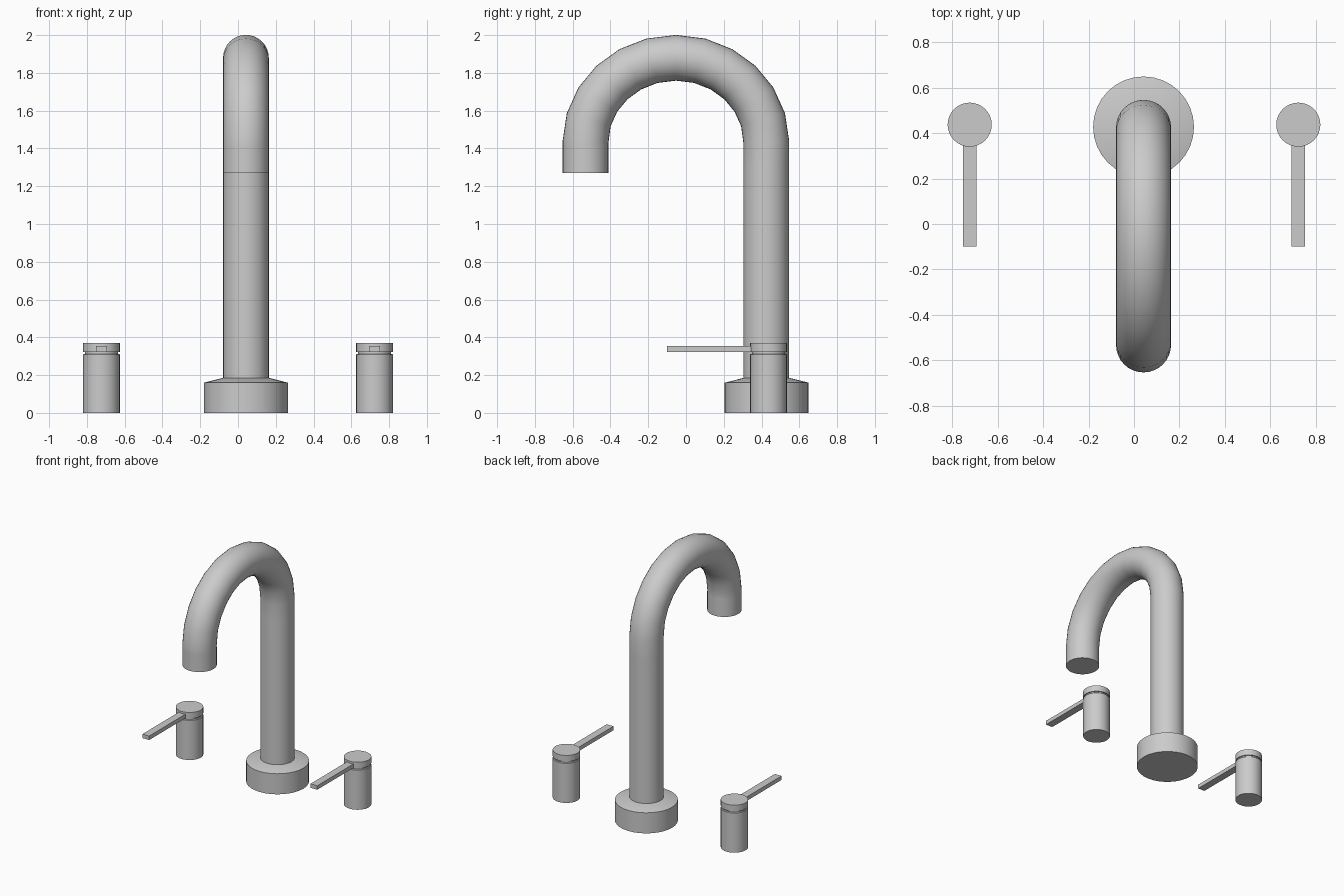
import bpy, bmesh, math
from mathutils import Matrix, Vector

if "Cube" in bpy.data.objects:
    bpy.data.objects.remove(bpy.data.objects["Cube"])


def finish(name, bm, smooth=True):
    bmesh.ops.recalc_face_normals(bm, faces=bm.faces)
    mesh = bpy.data.meshes.new(name)
    bm.to_mesh(mesh)
    bm.free()
    obj = bpy.data.objects.new(name, mesh)
    bpy.context.collection.objects.link(obj)
    if smooth:
        shade(obj)
    return obj


def shade(obj):
    bpy.ops.object.select_all(action='DESELECT')
    obj.select_set(True)
    bpy.context.view_layer.objects.active = obj
    bpy.ops.object.shade_smooth_by_angle(angle=math.radians(35))


def lathe(name, profile, x, y, sides=32):
    """Closed solid of revolution from (radius, z) points."""
    bm = bmesh.new()
    rings = [[bm.verts.new((x + r * math.cos(2 * math.pi * i / sides),
                            y + r * math.sin(2 * math.pi * i / sides), z))
              for i in range(sides)] for r, z in profile]
    for a, b in zip(rings, rings[1:]):
        for i in range(sides):
            j = (i + 1) % sides
            bm.faces.new((a[i], a[j], b[j], b[i]))
    bm.faces.new(rings[0])
    bm.faces.new(rings[-1])
    return finish(name, bm)


SPOUT_X, BACK_Y, FRONT_Y = 0.042, 0.425, -0.532

# Round base flange with a sloped shoulder
lathe("spout_base", [(0.222, 0), (0.222, 0.16), (0.127, 0.184)], SPOUT_X, 0.427)

# Gooseneck spout: bevelled bezier path
mid_y, side_z, top_z = (BACK_Y + FRONT_Y) / 2, 1.434, 1.88
ky, kz = 0.552 * (BACK_Y - mid_y), 0.552 * (top_z - side_z)
path = [  # y, z, incoming handle, outgoing handle
    (BACK_Y, 0.02, (0, -0.1), (0, 0.1)),
    (BACK_Y, side_z, (0, -0.1), (0, kz)),
    (mid_y, top_z, (ky, 0), (-ky, 0)),
    (FRONT_Y, side_z, (0, kz), (0, -0.05)),
    (FRONT_Y, 1.27, (0, 0.05), (0, -0.05)),
]
curve = bpy.data.curves.new("spout", 'CURVE')
curve.dimensions = '3D'
curve.resolution_u = 6
curve.bevel_depth = 0.121
curve.bevel_resolution = 14
curve.use_fill_caps = True
spline = curve.splines.new('BEZIER')
spline.bezier_points.add(len(path) - 1)
for p, (y, z, h_in, h_out) in zip(spline.bezier_points, path):
    p.handle_left_type = p.handle_right_type = 'FREE'
    p.co = (SPOUT_X, y, z)
    p.handle_left = p.co + Vector((0, *h_in))
    p.handle_right = p.co + Vector((0, *h_out))
spout = bpy.data.objects.new("spout", curve)
bpy.context.collection.objects.link(spout)
spout.select_set(True)
bpy.context.view_layer.objects.active = spout
bpy.ops.object.convert(target='MESH')
spout = bpy.context.view_layer.objects.active
bm = bmesh.new()
bm.from_mesh(spout.data)
bmesh.ops.remove_doubles(bm, verts=bm.verts, dist=0.0001)
bmesh.ops.recalc_face_normals(bm, faces=bm.faces)
bm.to_mesh(spout.data)
bm.free()
shade(spout)

# Pair of valve handles: grooved cylinder and flat lever
for side, x in (("left", -0.723), ("right", 0.723)):
    lathe(side + "_valve", [(0.097, 0), (0.097, 0.308), (0.093, 0.312), (0.088, 0.312),
                            (0.088, 0.322), (0.097, 0.322), (0.097, 0.37)], x, 0.437)
    bm = bmesh.new()
    bmesh.ops.create_cube(bm, size=1, matrix=Matrix.Translation((x, 0.135, 0.339))
                          @ Matrix.Diagonal((0.058, 0.47, 0.031, 1)))
    finish(side + "_lever", bm, smooth=False)
